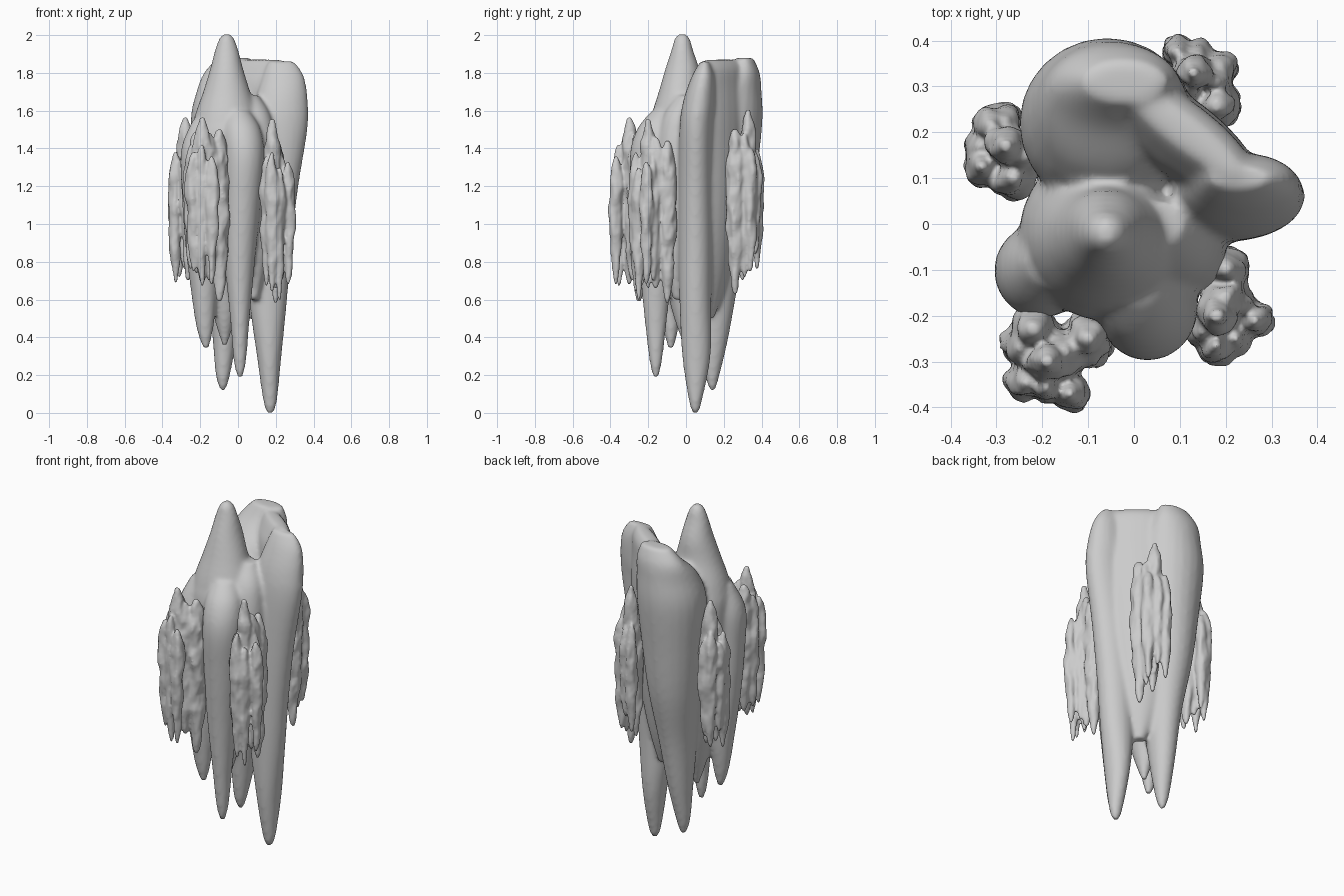
import bpy, bmesh, math
from mathutils import Vector, noise


def spindle(bm, keys, rot=0, lump=0.0, seg=24, steps=6):
    """Loft elliptical rings through keys (x, y, z, rx, ry) with optional lumps."""
    rows = []
    n = len(keys)
    for i in range(n - 1):
        p = [keys[max(i - 1, 0)], keys[i], keys[i + 1], keys[min(i + 2, n - 1)]]
        for s in range(steps):
            t = s / steps
            rows.append([0.5 * (2 * b + (c - a) * t + (2 * a - 5 * b + 4 * c - d) * t * t
                                + (3 * b - a - 3 * c + d) * t ** 3) for a, b, c, d in zip(*p)])
    rows.append(list(keys[-1]))
    ca, sa = math.cos(math.radians(rot)), math.sin(math.radians(rot))
    rings = []
    for x, y, z, rx, ry in rows:
        ring = []
        for k in range(seg):
            a = 2 * math.pi * k / seg
            u, v = max(rx, .004) * math.cos(a), max(ry, .004) * math.sin(a)
            f = 1.0
            if lump:
                q = Vector(((x + u) * 22, (y + v) * 22, z * 9))
                f += lump * noise.noise(q) + lump * .5 * noise.noise(q * 2.1)
            u, v = u * f, v * f
            ring.append(bm.verts.new((x + u * ca - v * sa, y + u * sa + v * ca, z)))
        rings.append(ring)
    for r0, r1 in zip(rings, rings[1:]):
        for k in range(seg):
            j = (k + 1) % seg
            bm.faces.new((r0[k], r0[j], r1[j], r1[k]))
    bm.faces.new(rings[0][::-1])
    bm.faces.new(rings[-1])


def finish(name, bm, voxel, smooth):
    me = bpy.data.meshes.new(name)
    bm.to_mesh(me)
    bm.free()
    ob = bpy.data.objects.new(name, me)
    bpy.context.collection.objects.link(ob)
    rm = ob.modifiers.new("fuse", 'REMESH')
    rm.mode = 'VOXEL'
    rm.voxel_size = voxel
    rm.use_smooth_shade = True
    sm = ob.modifiers.new("soften", 'SMOOTH')
    sm.factor = 0.5
    sm.iterations = smooth
    return ob


# Main rock mass: tall lobes that taper into hanging spikes
bm = bmesh.new()
# right fin
spindle(bm, [(.17, .05, 0, .015, .015), (.17, .05, .06, .036, .034), (.165, .055, .3, .065, .075),
             (.16, .05, .6, .1, .085), (.17, .05, .9, .115, .09), (.19, .05, 1.2, .13, .09),
             (.22, .055, 1.5, .148, .09), (.23, .07, 1.65, .14, .085),
             (.24, .09, 1.78, .11, .06), (.23, .1, 1.86, .07, .025)])
# wall joining the right fin and the back lobe
spindle(bm, [(.06, .12, .5, .03, .03), (.07, .14, .75, .12, .07), (.09, .17, 1.1, .17, .085),
             (.1, .19, 1.5, .21, .085), (.1, .19, 1.72, .21, .08), (.11, .2, 1.82, .19, .06),
             (.11, .2, 1.87, .15, .03)], rot=143)
# back lobe
spindle(bm, [(-.08, .14, .12, .015, .015), (-.08, .14, .2, .038, .038), (-.07, .15, .4, .065, .075),
             (-.06, .16, .7, .1, .12), (-.06, .19, 1.0, .14, .155), (-.06, .21, 1.3, .17, .17),
             (-.06, .22, 1.55, .19, .185), (-.05, .25, 1.7, .17, .15),
             (-.04, .3, 1.8, .14, .09), (-.02, .31, 1.88, .09, .045)])
# core with the summit
spindle(bm, [(-.07, .0, .36, .015, .015), (-.07, .0, .6, .08, .09), (-.06, 0, 1.0, .16, .16),
             (-.06, -.02, 1.4, .19, .19), (-.06, -.03, 1.55, .175, .16), (-.06, -.03, 1.7, .125, .115),
             (-.06, -.02, 1.82, .088, .09), (-.06, -.02, 1.92, .062, .058),
             (-.06, -.02, 1.98, .04, .04), (-.06, -.02, 2.005, .02, .02)])
# front lobe
spindle(bm, [(.01, -.16, .19, .015, .015), (.01, -.16, .28, .034, .034), (.01, -.16, .5, .052, .06),
             (.01, -.16, .8, .08, .09), (.02, -.17, 1.1, .1, .11), (.03, -.18, 1.35, .11, .118),
             (.02, -.16, 1.5, .1, .1), (0, -.12, 1.6, .06, .06)])
# left lobe
spindle(bm, [(-.17, -.08, .34, .015, .015), (-.175, -.08, .45, .045, .04), (-.18, -.08, .65, .07, .07),
             (-.19, -.09, .9, .09, .09), (-.2, -.1, 1.2, .1, .1), (-.2, -.1, 1.4, .1, .1),
             (-.17, -.08, 1.55, .07, .06)])
# filler between the front lobe and the fin
spindle(bm, [(.08, -.04, .6, .03, .03), (.09, -.05, .9, .08, .08), (.1, -.06, 1.3, .1, .1),
             (.08, -.04, 1.55, .1, .09), (.06, 0, 1.68, .05, .05)])
finish("main_rock", bm, .012, 8)


def drip(bm, x, y, r, top, bot):
    """A lumpy hanging drip, widest in its upper half."""
    prof = [(0, .15), (.06, .4), (.25, .75), (.5, .95), (.75, 1), (.9, .75), (.97, .45), (1, .2)]
    spindle(bm, [(x, y, bot + (top - bot) * t, r * w, r * w) for t, w in prof], lump=.42, steps=5)


# Side clusters: each drip is (x, y, radius, top, bottom); the first one is the peak
clusters = {
    "front_left_cluster": [
        (-.19, -.3, .05, 1.56, .68), (-.1, -.25, .055, 1.5, .59), (-.14, -.37, .036, 1.36, .68),
        (-.235, -.345, .04, 1.38, .75), (-.25, -.27, .038, 1.42, .76), (-.15, -.28, .055, 1.48, .7),
        (-.22, -.23, .05, 1.49, .74), (-.19, -.355, .035, 1.42, .67)],
    "front_right_cluster": [
        (.18, -.2, .045, 1.55, .66), (.2, -.1, .05, 1.44, .58), (.265, -.21, .036, 1.33, .68),
        (.18, -.265, .037, 1.38, .64), (.15, -.235, .035, 1.36, .67), (.22, -.25, .035, 1.3, .6),
        (.2, -.16, .05, 1.46, .66), (.23, -.175, .036, 1.36, .7)],
    "left_cluster": [
        (-.28, .17, .045, 1.56, .76), (-.33, .125, .04, 1.38, .69), (-.31, .215, .04, 1.4, .72),
        (-.265, .1, .045, 1.44, .7), (-.28, .225, .035, 1.36, .78), (-.335, .17, .035, 1.33, .8),
        (-.24, .15, .05, 1.48, .7)],
    "back_cluster": [
        (.13, .33, .043, 1.6, .8), (.18, .26, .05, 1.5, .63), (.185, .34, .04, 1.4, .75),
        (.095, .375, .036, 1.4, .76), (.14, .365, .036, 1.38, .84), (.12, .3, .045, 1.48, .7),
        (.175, .31, .04, 1.48, .72)],
}
for name, drips in clusters.items():
    bm = bmesh.new()
    for d in drips:
        drip(bm, *d)
    # thin nub on top of the peak drip
    px, py, pr, pt, pb = drips[0]
    spindle(bm, [(px, py, pt - .3, pr * 1.1, pr * 1.1), (px, py, pt - .13, pr * .85, pr * .85),
                 (px, py, pt - .04, pr * .5, pr * .5), (px, py, pt + .005, .012, .012)], lump=.3)
    finish(name, bm, .0075, 4)
